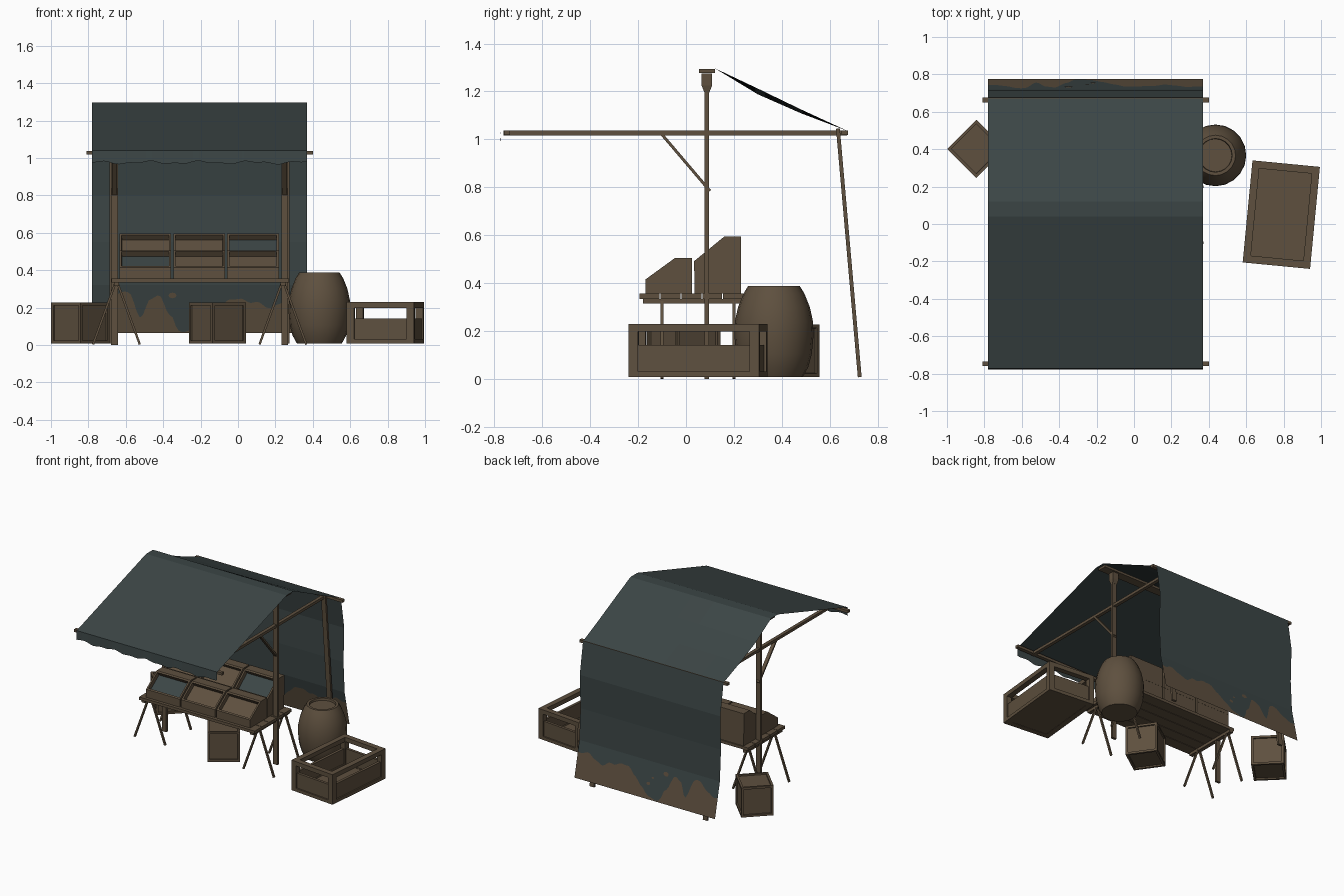
import bpy, bmesh, math
from mathutils import Vector, Matrix

if "Cube" in bpy.data.objects:
    bpy.data.objects.remove(bpy.data.objects["Cube"])


def material(name, rgb):
    m = bpy.data.materials.new(name)
    m.diffuse_color = (*rgb, 1)
    m.use_nodes = True
    m.node_tree.nodes["Principled BSDF"].inputs["Base Color"].default_value = m.diffuse_color
    return m


WOOD = material("brown wood", (0.112, 0.080, 0.049))
CLOTH = material("dark teal cloth", (0.044, 0.060, 0.060))
CX = -0.205  # centre line of the stall


def finish(name, bm, mats=(WOOD,), normals=True):
    if normals:
        bmesh.ops.recalc_face_normals(bm, faces=bm.faces)
    me = bpy.data.meshes.new(name)
    bm.to_mesh(me)
    bm.free()
    ob = bpy.data.objects.new(name, me)
    bpy.context.collection.objects.link(ob)
    for m in mats:
        me.materials.append(m)
    return ob


def add_box(bm, lo, hi):
    lo, hi = Vector(lo), Vector(hi)
    mat = Matrix.Translation((lo + hi) / 2) @ Matrix.Diagonal((*(hi - lo), 1))
    return bmesh.ops.create_cube(bm, size=1, matrix=mat)["verts"]


def box(name, lo, hi):
    bm = bmesh.new()
    add_box(bm, lo, hi)
    return finish(name, bm)


def bar(name, a, b, w, d):
    """Square bar from a to b: w wide across x, d thick the other way."""
    a, b = Vector(a), Vector(b)
    z = (b - a).normalized()
    x = Vector((1, 0, 0)) if abs(z.x) < 0.9 else Vector((0, 1, 0))
    x = (x - z * x.dot(z)).normalized()
    y = z.cross(x)
    rot = Matrix((x, y, z)).transposed().to_4x4()
    bm = bmesh.new()
    bmesh.ops.create_cube(bm, size=1, matrix=Matrix.Translation((a + b) / 2) @ rot
                          @ Matrix.Diagonal((w, d, (b - a).length, 1)))
    return finish(name, bm)


def interp(pts, x):
    for (x0, z0), (x1, z1) in zip(pts, pts[1:]):
        if x <= x1:
            t = max(0, (x - x0) / (x1 - x0))
            t = t * t * (3 - 2 * t)
            return z0 + (z1 - z0) * t
    return pts[-1][1]


# Canopy and back curtain: one sheet, with a row of points along the stain edge
profile = [(-0.777, 0.975), (-0.772, 1.04), (0.04, 1.297), (0.12, 1.297), (0.30, 1.212),
           (0.48, 1.125), (0.675, 1.035), (0.713, 0.80), (0.705, 0.55), (0.718, 0.32)]
stain = [(-.78, .20), (-.70, .22), (-.63, .28), (-.58, .28), (-.52, .14), (-.47, .25), (-.42, .26),
         (-.36, .16), (-.32, .075), (-.25, .075), (-.17, .13), (-.10, .20), (-.03, .25), (.08, .23),
         (.18, .20), (.28, .25), (.37, .24)]
bm = bmesh.new()
N = 72
cols = []
for i in range(N + 1):
    t = i / N
    x = -0.78 + 1.15 * t
    col = []
    for k, (y, z) in enumerate(profile):
        if k == 0:
            z += 0.006 * math.sin(x * 23) + 0.004 * math.sin(x * 51)
        if k in (4, 5):
            z -= (0.024 if k == 4 else 0.016) * (1 - t)  # left side sags
        col.append(bm.verts.new((x, y, z)))
    h = interp(stain, x) + 0.006 * math.sin(x * 70)
    for z in (h, 0.063):
        col.append(bm.verts.new((x, 0.718 + 0.057 * (0.32 - z) / 0.257, z)))
    cols.append(col)
for a, b in zip(cols, cols[1:]):
    for k in range(len(a) - 1):
        f = bm.faces.new((a[k], b[k], b[k + 1], a[k + 1]))
        f.material_index = 1 if k == len(a) - 2 else 0
# mud splashes above the stain, on both sides of the sheet
for x, z, r in ((-0.35, .265, .022), (-0.22, .17, .016), (-0.25, .215, .010)):
    for off in (-0.003, 0.003):
        bm.faces.new([bm.verts.new((x + r * math.cos(a * math.pi / 4),
                                    0.718 + 0.222 * (0.32 - z - r * .7 * math.sin(a * math.pi / 4)) + off,
                                    z + r * .7 * math.sin(a * math.pi / 4)))
                      for a in range(8)]).material_index = 1
finish("canopy_cloth", bm, (CLOTH, WOOD), normals=False)

# Frame: uprights with capitals, leaning back posts, side beams, braces
for side, s in (("left", -1), ("right", 1)):
    x = CX + s * 0.455
    bar(side + "_upright", (x, 0.087, 0), (x, 0.087, 1.21), 0.036, 0.018)
    bm = bmesh.new()
    add_box(bm, (x - 0.024, 0.065, 1.225), (x + 0.024, 0.109, 1.275))
    for v in add_box(bm, (x - 0.024, 0.065, 1.195), (x + 0.024, 0.109, 1.225)):
        if v.co.z < 1.21:
            v.co.x = x + (v.co.x - x) * 0.75
            v.co.y = 0.087 + (v.co.y - 0.087) * 0.45
    finish(side + "_capital", bm)
    bar(side + "_back_post", (x + s * 0.008, 0.725, 0.008), (x + s * 0.008, 0.634, 1.045), 0.036, 0.016)
    bar(side + "_side_beam", (x, -0.762, 1.027), (x, 0.672, 1.027), 0.025, 0.02)
    bar(side + "_brace", (x, -0.10, 1.02), (x, 0.10, 0.785), 0.025, 0.012)
box("ridge_beam", (CX - 0.56, 0.055, 1.277), (CX + 0.56, 0.12, 1.293))
for nm, y in (("front", -0.747), ("back", 0.662)):
    box(nm + "_cross_pole", (CX - 0.605, y - 0.013, 1.018), (CX + 0.605, y + 0.013, 1.037))

# Table: boards on two trestles
for i in range(5):
    y = -0.193 + i * 0.087
    box("table_board", (-0.675, y, 0.335), (0.272, y + 0.083, 0.356))
for s in (-1, 1):
    x = CX + s * 0.445
    box("trestle_rail", (x - 0.014, -0.18, 0.315), (x + 0.014, 0.24, 0.335))
    for y in (-0.10, 0.20):
        for lean in (-1, 1):
            bar("trestle_leg", (x + lean * 0.008, y, 0.325), (x + lean * 0.125, y, 0.003), 0.012, 0.014)


# Display trays: wedge-shaped boxes with a sunken sloping face
def tray(name, x0, x1, outline, slope, filling):
    bm = bmesh.new()
    L, R = ([bm.verts.new((x, y, z)) for y, z in outline] for x in (x0, x1))
    bm.faces.new(L)
    bm.faces.new(R[::-1])
    n = len(outline)
    faces = [bm.faces.new((L[i], R[i], R[(i + 1) % n], L[(i + 1) % n])) for i in range(n)]
    bmesh.ops.recalc_face_normals(bm, faces=bm.faces)
    f = faces[slope]
    bmesh.ops.inset_region(bm, faces=[f], thickness=0.017, depth=0)
    bmesh.ops.inset_region(bm, faces=[f], thickness=0.001, depth=-0.032)
    f.material_index = filling
    finish(name, bm, (WOOD, CLOTH), normals=False)


for i, x0 in enumerate((-0.634, -0.346, -0.058)):
    x1 = x0 + 0.277
    tray("front_tray", x0, x1, [(-.17, .356), (-.17, .415), (-.045, .506), (.024, .506), (.024, .356)],
         1, int(i == 0))
    tray("back_tray", x0, x1, [(.034, .45), (.034, .492), (.16, .595), (.23, .595), (.23, .45)],
         1, int(i == 2))
    box("tray_riser", (x0 + .001, .035, .356), (x1 - .001, .229, .45))


# Closed crates with sunken panels
def crate(name, x, y, angle):
    bm = bmesh.new()
    add_box(bm, (-0.11, -0.11, 0.008), (0.11, 0.11, 0.228))
    bmesh.ops.inset_individual(bm, faces=bm.faces[:], thickness=0.022)
    panels = [f for f in bm.faces if f.calc_area() > 0.02]
    bmesh.ops.inset_individual(bm, faces=panels, thickness=0.001, depth=-0.01)
    ob = finish(name, bm)
    ob.location = (x, y, 0)
    ob.rotation_euler.z = math.radians(angle)


crate("left_crate", -0.843, 0.402, 45)
crate("under_table_crate", -0.11, -0.01, 35)

# Open slatted crate: floor, corner posts, top rails, low side panels
bm = bmesh.new()
W, D, Z0, Z1, P = 0.181, 0.274, 0.008, 0.23, 0.04
add_box(bm, (-W + .01, -D + .01, Z0 + .002), (W - .01, D - .01, 0.03))
for s in (-1, 1):
    for q in (-1, 1):
        cx, cy = s * (W - P / 2), q * (D - P / 2)
        add_box(bm, (cx - P / 2, cy - P / 2, Z0), (cx + P / 2, cy + P / 2, Z1))
    cx, cy = s * (W - P / 2), s * (D - P / 2)
    for lo, hi, thick in ((0.198, Z1, P), (Z0, 0.032, P), (0.03, 0.142, 0.02)):
        h = thick / 2
        add_box(bm, (cx - h, -D + P, lo), (cx + h, D - P, hi))
        add_box(bm, (-W + P, cy - h, lo), (W - P, cy + h, hi))
ob = finish("open_crate", bm)
ob.location = (0.7875, 0.05, 0)
ob.rotation_euler.z = math.radians(-5.5)

# Barrel: spun profile with a sunken lid
rings = [(0, .008), (.12, .008), (.143, .05), (.158, .105), (.165, .18), (.163, .24), (.150, .30),
         (.128, .355), (.108, .388), (.09, .388), (.088, .372), (0, .372)]
bm = bmesh.new()
vs = [bm.verts.new((r, 0, z)) for r, z in rings]
es = [bm.edges.new(p) for p in zip(vs, vs[1:])]
bmesh.ops.spin(bm, geom=vs + es, cent=(0, 0, 0), axis=(0, 0, 1), angle=2 * math.pi, steps=20)
bmesh.ops.remove_doubles(bm, verts=bm.verts, dist=0.0005)
ob = finish("barrel", bm)
ob.location = (0.435, 0.367, 0)
bpy.context.view_layer.objects.active = ob
ob.select_set(True)
bpy.ops.object.shade_smooth_by_angle(angle=math.radians(35))
